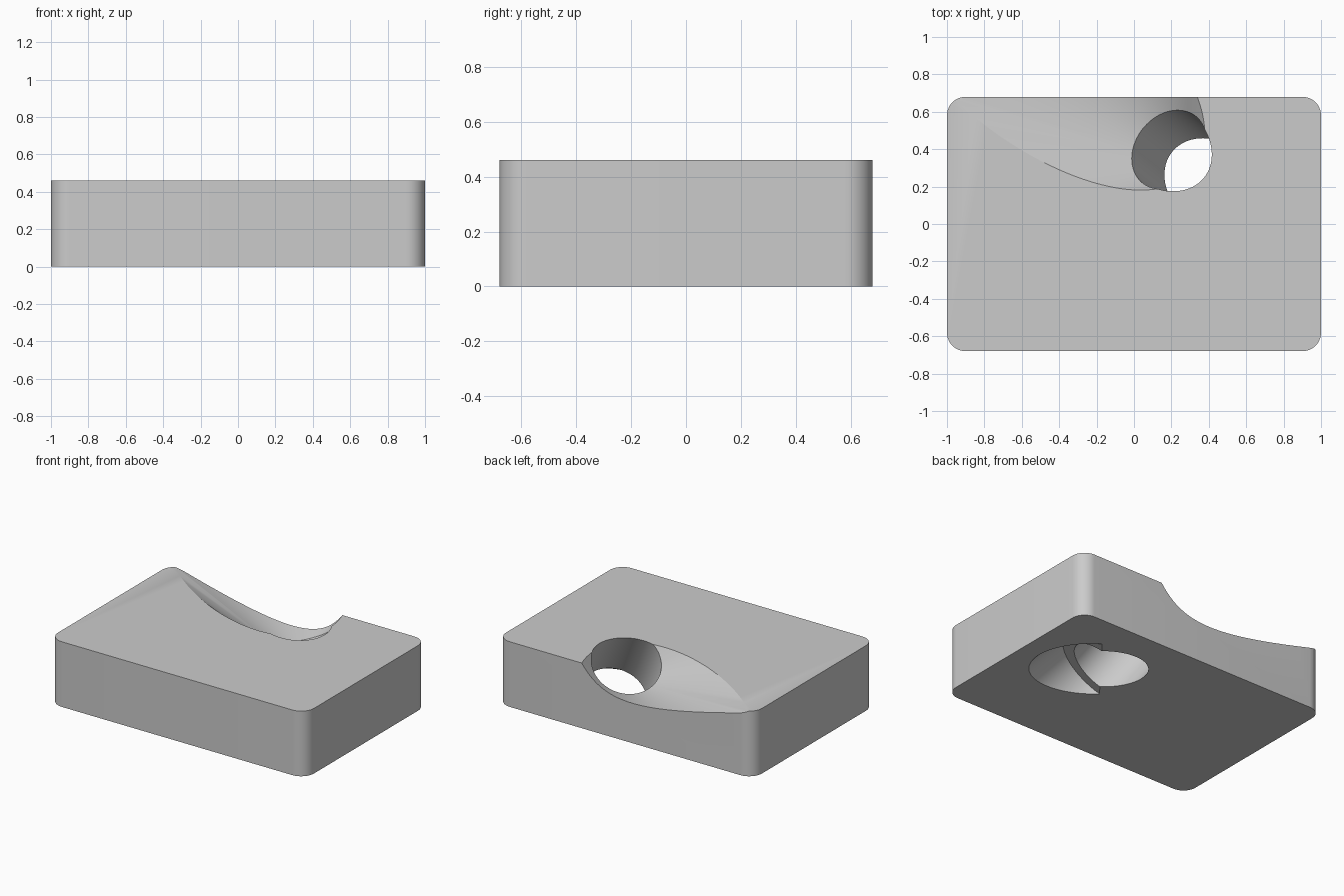
import bpy, bmesh, math
from mathutils import Vector, Matrix

if "Cube" in bpy.data.objects:
    bpy.data.objects.remove(bpy.data.objects["Cube"], do_unlink=True)

HALF_X, HALF_Y, HEIGHT, CORNER = 1.0, 0.68, 0.46, 0.1

grey = bpy.data.materials.new("light_grey")
grey.use_nodes = True
colour = (0.6, 0.6, 0.6, 1)
grey.diffuse_color = colour
grey.node_tree.nodes["Principled BSDF"].inputs["Base Color"].default_value = colour


def make_object(name, bm):
    bmesh.ops.recalc_face_normals(bm, faces=bm.faces)
    mesh = bpy.data.meshes.new(name)
    bm.to_mesh(mesh)
    bm.free()
    mesh.materials.append(grey)
    obj = bpy.data.objects.new(name, mesh)
    bpy.context.collection.objects.link(obj)
    return obj


# Block with rounded vertical corners
bm = bmesh.new()
bmesh.ops.create_cube(bm, size=1)
for v in bm.verts:
    v.co = Vector((v.co.x * 2 * HALF_X, v.co.y * 2 * HALF_Y, (v.co.z + 0.5) * HEIGHT))
upright = [e for e in bm.edges if abs(e.verts[0].co.z - e.verts[1].co.z) > 0.1]
bmesh.ops.bevel(bm, geom=upright, offset=CORNER, segments=12, profile=0.5, affect='EDGES')
block = make_object("block", bm)

# Slanted bore: wide pocket below, ledge, straight hole, flared scoop above
SIDES = 128
TILT, HEADING = math.radians(52), math.radians(141.5)
axis = Vector((math.cos(TILT) * math.cos(HEADING),
               math.cos(TILT) * math.sin(HEADING), math.sin(TILT)))
origin = Vector((0.43, 0.205, 0))
profile = [(0.434, -0.6), (0.32, -0.009), (0.228, -0.009), (0.228, 0.503), (1.955, 2.2)]

bm = bmesh.new()
place = Matrix.Translation(origin) @ axis.to_track_quat('Z', 'Y').to_matrix().to_4x4()
rings = []
for radius, along in profile:
    ring = []
    for i in range(SIDES):
        a = math.tau * i / SIDES
        ring.append(bm.verts.new(place @ Vector((radius * math.cos(a), radius * math.sin(a), along))))
    rings.append(ring)
for low, high in zip(rings, rings[1:]):
    for i in range(SIDES):
        j = (i + 1) % SIDES
        bm.faces.new((low[i], low[j], high[j], high[i]))
bm.faces.new(rings[0])
bm.faces.new(rings[-1])
cutter = make_object("bore_cutter", bm)
cutter.hide_render = True

# Cut the bore through the block
cut = block.modifiers.new("bore", 'BOOLEAN')
cut.operation = 'DIFFERENCE'
cut.solver = 'EXACT'
cut.object = cutter
bpy.context.view_layer.objects.active = block
block.select_set(True)
cutter.select_set(False)
bpy.ops.object.modifier_apply(modifier=cut.name)
bpy.data.objects.remove(cutter, do_unlink=True)
bpy.ops.object.shade_smooth_by_angle(angle=math.radians(25))
